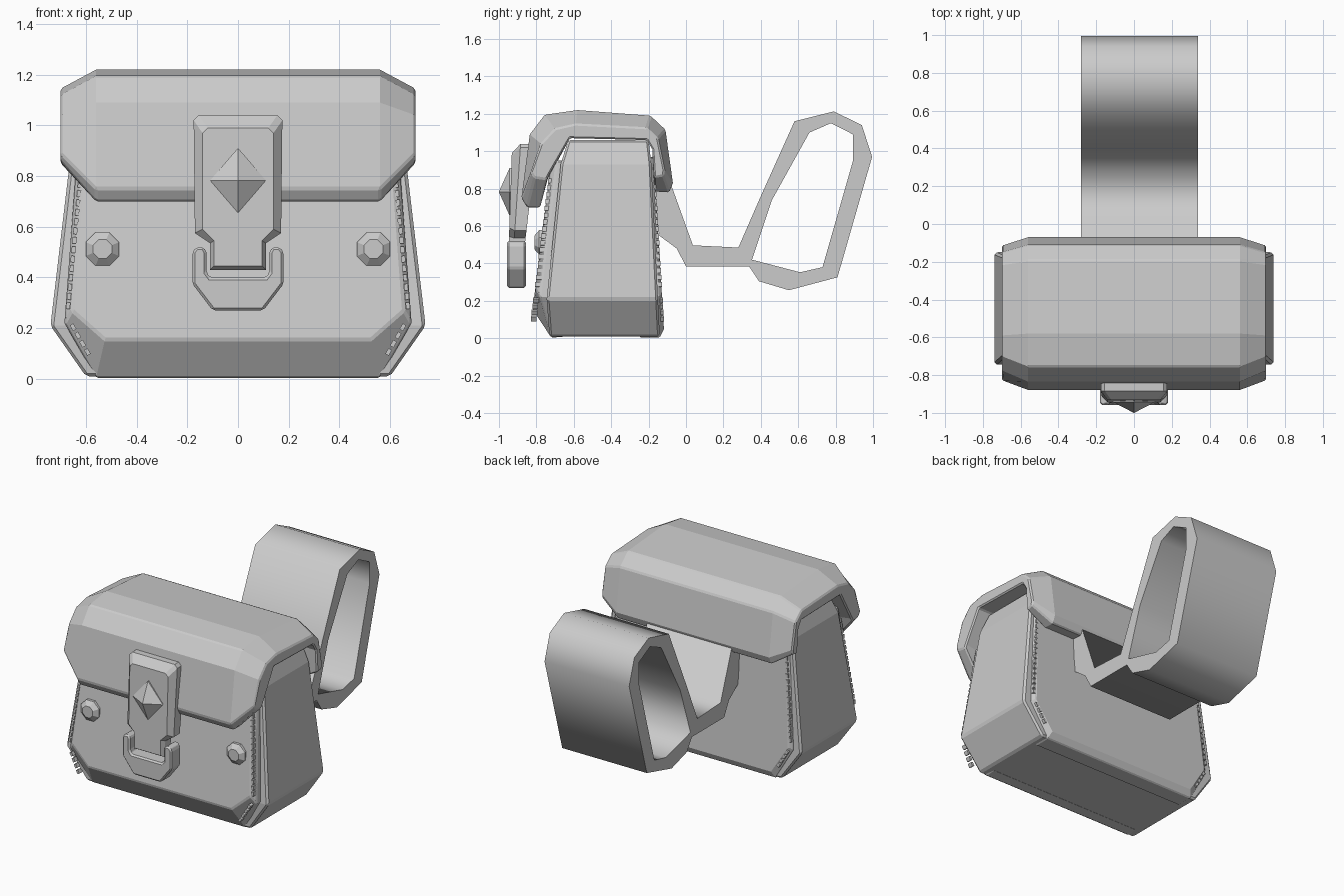
import bpy, bmesh, math
from mathutils import Vector, Matrix

if "Cube" in bpy.data.objects:
    bpy.data.objects.remove(bpy.data.objects["Cube"])


def finish(name, bm, bevel=0.0):
    bmesh.ops.recalc_face_normals(bm, faces=bm.faces)
    me = bpy.data.meshes.new(name)
    bm.to_mesh(me)
    bm.free()
    ob = bpy.data.objects.new(name, me)
    bpy.context.collection.objects.link(ob)
    if bevel:
        m = ob.modifiers.new("edge_bevel", 'BEVEL')
        m.width, m.segments, m.limit_method = bevel, 1, 'ANGLE'
        m.angle_limit = math.radians(35)
    return ob


def loft(name, rings, bevel=0.0):
    """Skin closed rings of equal length and cap both ends."""
    bm = bmesh.new()
    rows = [[bm.verts.new(p) for p in r] for r in rings]
    n = len(rows[0])
    for a, b in zip(rows, rows[1:]):
        for i in range(n):
            j = (i + 1) % n
            bm.faces.new((a[i], a[j], b[j], b[i]))
    bm.faces.new(rows[0])
    bm.faces.new(rows[-1])
    return finish(name, bm, bevel)


def sym(half):
    """Mirror a half outline (x > 0, bottom to top) into a closed one."""
    return half + [(-p[0],) + tuple(p[1:]) for p in reversed(half)]


def rect(x, y0, y1, z):
    return [(-x, y0, z), (x, y0, z), (x, y1, z), (-x, y1, z)]


# Pouch core with side gussets and the narrower neck
loft("pouch_body", [rect(.60, -.73, -.14, .01), rect(.74, -.745, -.15, .21),
                    rect(.655, -.67, -.185, .93), rect(.61, -.63, -.20, 1.06)], .012)


# Front and back leather panels
def front_y(z):
    return -.82 + .125 * (z - .155)


def back_y(z):
    return -.115 - .06 * z


loft("front_panel", [
    sym([(.56, -.64, .01), (.685, -.64, .22), (.63, -.64, .95)]),
    sym([(.56, -.72, .003), (.685, front_y(.22) + .03, .22), (.63, front_y(.95) + .03, .95)]),
    sym([(.525, front_y(.155), .155), (.655, front_y(.27), .27), (.605, front_y(.95), .95)])], .008)
loft("back_panel", [
    sym([(.56, -.25, .005), (.685, -.25, .22), (.63, -.25, .97)]),
    sym([(.56, -.14, .005), (.685, back_y(.22) - .02, .22), (.63, back_y(.97) - .02, .97)]),
    sym([(.54, back_y(.05), .05), (.66, back_y(.24), .24), (.61, back_y(.97), .97)])], .006)

# Seam stitches along both panels
bm = bmesh.new()
for yfun, off in ((front_y, .012), (back_y, -.012)):
    for a, b, count in (((.615, .86), (.672, .27), 16), ((.66, .22), (.585, .09), 4)):
        a, b = Vector(a), Vector(b)
        ang = math.atan2(b.x - a.x, a.y - b.y)
        for i in range(count):
            p = a.lerp(b, (i + .5) / count)
            for s in (-1, 1):
                bmesh.ops.create_cube(bm, size=1, matrix=(
                    Matrix.Translation((s * p.x, yfun(p.y) + off, p.y))
                    @ Matrix.Rotation(-s * ang, 4, 'Y')
                    @ Matrix.Diagonal((.016, .03, .026, 1))))
finish("seam_stitches", bm)

# Folded flap: one thick profile, smaller and shorter at the chamfered ends
mid = [(-.78, .70), (-.85, .70), (-.88, .75), (-.835, 1.09), (-.755, 1.195), (-.58, 1.22),
       (-.19, 1.19), (-.11, 1.115), (-.07, .83), (-.09, .78),
       (-.17, .785), (-.18, 1.01), (-.21, 1.06), (-.62, 1.07), (-.74, .85)]
end = [(-.745, .85), (-.81, .86), (-.83, .89), (-.775, 1.04), (-.70, 1.12), (-.59, 1.145),
       (-.21, 1.125), (-.15, 1.07), (-.115, .90), (-.12, .87),
       (-.17, .86), (-.18, 1.01), (-.21, 1.06), (-.62, 1.07), (-.735, .87)]
loft("flap", [[(x, y, z) for y, z in prof] for x, prof in
              ((-.70, end), (-.56, mid), (.56, mid), (.70, end))], .008)

# Belt strap with its loop: a filled 2D outline with a hole, extruded sideways
outer = [(-.175, .85), (-.144, .55), (-.05, .48), (0, .385), (.337, .385), (.39, .305),
         (.55, .257), (.81, .326), (.995, .97), (.94, 1.14), (.79, 1.213), (.58, 1.16),
         (.40, .76), (.28, .485), (.037, .497), (-.09, .85)]
hole = [(.353, .42), (.61, .353), (.73, .38), (.893, .95), (.893, 1.09), (.775, 1.15),
        (.66, 1.10), (.46, .74)]
cu = bpy.data.curves.new("belt_strap", 'CURVE')
cu.dimensions, cu.fill_mode, cu.extrude = '2D', 'BOTH', .31
for pts in (outer, hole):
    sp = cu.splines.new('POLY')
    sp.points.add(len(pts) - 1)
    for q, (y, z) in zip(sp.points, pts):
        q.co = (y, z, 0, 1)
    sp.use_cyclic_u = True
strap = bpy.data.objects.new("belt_strap", cu)
bpy.context.collection.objects.link(strap)
strap.rotation_euler = (math.pi / 2, 0, math.pi / 2)
strap.location.x = .03
bpy.context.view_layer.objects.active = strap
strap.select_set(True)
bpy.ops.object.convert(target='MESH')

# Latch plate with its narrow tongue
plate = [(.11, .43), (.11, .535), (.17, .575), (.175, 1.02), (.155, 1.04)]
face = [(.095, .445), (.095, .545), (.14, .59), (.14, .97), (.12, .99)]


def plate_ring(pts, top, low):
    return sym([(x, low + (top - low) * (z - .43) / .6, z) for x, z in pts])


loft("latch_plate", [plate_ring(plate, -.80, -.87), plate_ring(plate, -.885, -.925),
                     plate_ring(face, -.93, -.95)])

# U-shaped buckle catching the tongue
buckle = [(.10, .27), (.18, .375), (.18, .50), (.165, .52), (.135, .52), (.125, .50),
          (.125, .42), (.11, .40)]
loft("buckle", [[(x, y, z) for x, z in sym(buckle)] for y in (-.855, -.957)], .01)

# Pyramid gem on the latch
diamond = [(.11, 0), (0, .128), (-.11, 0), (0, -.128)]
loft("latch_gem", [[(k * x, y, .783 + k * z) for x, z in diamond]
                   for k, y in ((1, -.91), (1, -.943), (.01, -1.0))])

# Octagonal studs
for side, s in (("left", -1), ("right", 1)):
    loft("stud_" + side, [[(s * .535 + r * math.cos(math.pi * (k + .5) / 4), y,
                            .512 + r * math.sin(math.pi * (k + .5) / 4)) for k in range(8)]
                          for r, y in ((.071, -.74), (.071, -.785), (.04, -.81))])
